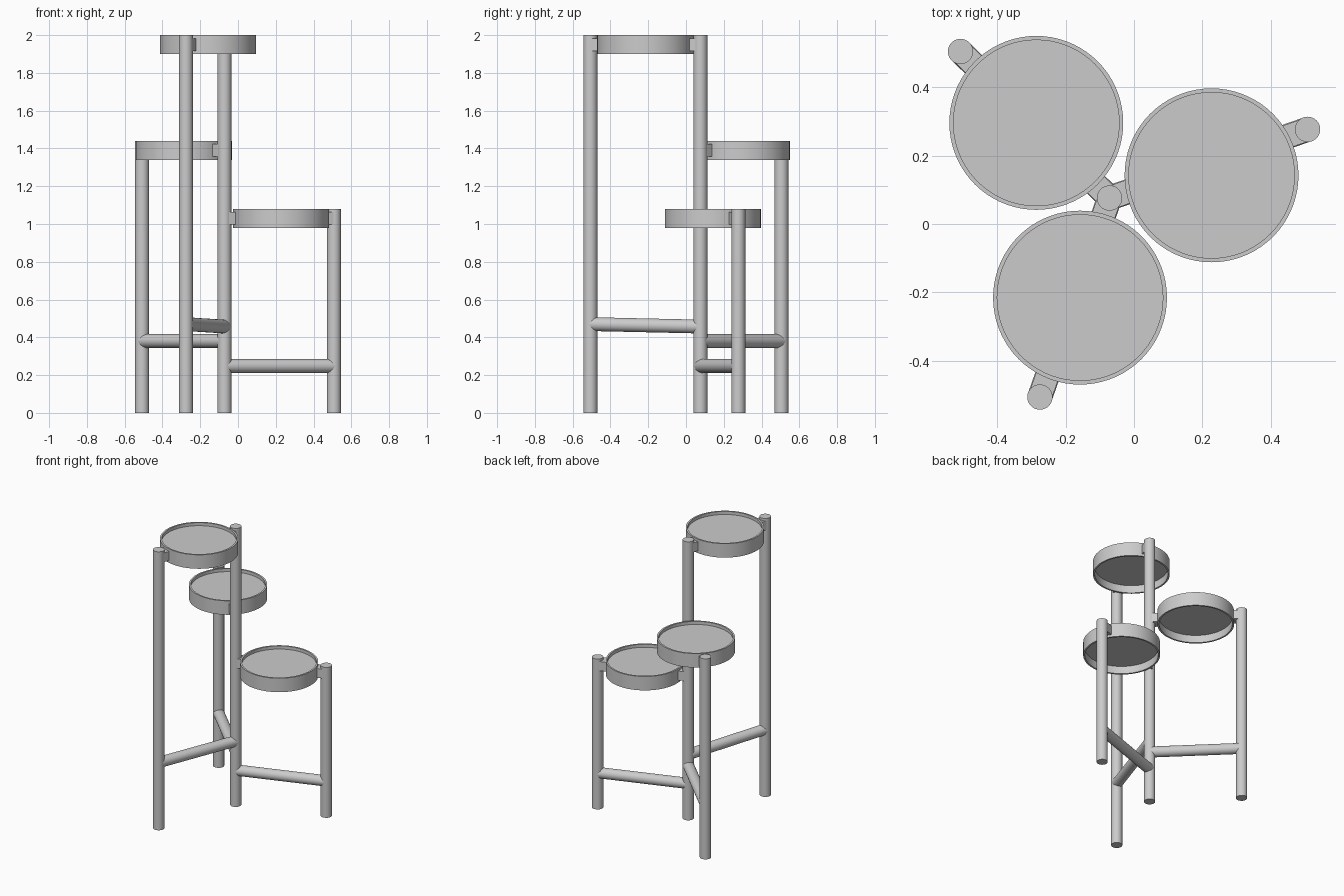
import bpy, bmesh, math
from mathutils import Vector

cube = bpy.data.objects.get("Cube")
if cube:
    bpy.data.objects.remove(cube, do_unlink=True)

grey = bpy.data.materials.new("grey_metal")
grey.use_nodes = True
COLOUR = (0.6, 0.6, 0.6, 1)
grey.diffuse_color = COLOUR
grey.node_tree.nodes["Principled BSDF"].inputs["Base Color"].default_value = COLOUR

POLE_R = 0.037
TRAY_R, TRAY_H = 0.2545, 0.1


def finish(name, bm):
    """Turn a bmesh into a shaded object with the shared material."""
    bmesh.ops.recalc_face_normals(bm, faces=bm.faces)
    mesh = bpy.data.meshes.new(name)
    bm.to_mesh(mesh)
    bm.free()
    mesh.materials.append(grey)
    obj = bpy.data.objects.new(name, mesh)
    bpy.context.collection.objects.link(obj)
    bpy.ops.object.select_all(action="DESELECT")
    obj.select_set(True)
    bpy.context.view_layer.objects.active = obj
    bpy.ops.object.shade_smooth_by_angle(angle=math.radians(35))
    return obj


def rod(name, start, end, radius=POLE_R):
    """Round bar between two points."""
    start, end = Vector(start), Vector(end)
    axis = end - start
    bm = bmesh.new()
    bmesh.ops.create_cone(bm, cap_ends=True, segments=40, radius1=radius,
                          radius2=radius, depth=axis.length)
    obj = finish(name, bm)
    obj.rotation_mode = "QUATERNION"
    obj.rotation_quaternion = axis.to_track_quat("Z", "Y")
    obj.location = (start + end) / 2
    return obj


def tray(name, centre, base):
    """Open ring with a thin floor part way up, turned from a profile."""
    inner = TRAY_R - 0.012
    low, high = 0.055, 0.078
    profile = [(0, low), (inner, low), (inner, 0), (TRAY_R, 0),
               (TRAY_R, TRAY_H), (inner, TRAY_H), (inner, high), (0, high)]
    bm = bmesh.new()
    verts = [bm.verts.new((r, 0, z)) for r, z in profile]
    edges = [bm.edges.new(pair) for pair in zip(verts, verts[1:])]
    bmesh.ops.spin(bm, geom=verts + edges, axis=(0, 0, 1), cent=(0, 0, 0),
                   angle=math.tau, steps=72)
    bmesh.ops.remove_doubles(bm, verts=bm.verts, dist=0.0001)
    obj = finish(name, bm)
    obj.location = (centre.x, centre.y, base)


def bracket(name, pole, direction, centre, base, slices=8):
    """Block from a pole to the tray, its far end curved to fit the ring."""
    side = Vector((-direction.y, direction.x))
    bm = bmesh.new()
    outline = []
    for i in range(slices + 1):
        across = side * POLE_R * 0.92 * (2 * i / slices - 1)
        start = pole + across
        to_tray = centre - start
        along = to_tray.dot(direction)
        off = to_tray.dot(side)
        reach = along - math.sqrt((TRAY_R - 0.005) ** 2 - off ** 2)
        outline.append(start + direction * reach)
    outline += [pole + side * POLE_R * 0.92, pole - side * POLE_R * 0.92]
    face = bm.faces.new([bm.verts.new((p.x, p.y, base + 0.017)) for p in outline])
    top = bmesh.ops.extrude_face_region(bm, geom=[face])["geom"]
    bmesh.ops.translate(bm, vec=(0, 0, 0.066),
                        verts=[v for v in top if isinstance(v, bmesh.types.BMVert)])
    finish(name, bm)


# Shared central pole
hub = Vector((-0.0715, 0.076))
rod("centre_pole", (*hub, 0), (*hub, 2))

# Each arm: name, outer pole, tray centre, top height, stretcher heights (hub, outer)
arms = [
    ("high", (-0.2755, -0.5065), (-0.158, -0.2155), 2.0, 0.457, 0.47),
    ("middle", (-0.508, 0.505), (-0.286, 0.296), 1.44, 0.38, 0.38),
    ("low", (0.508, 0.277), (0.227, 0.1425), 1.08, 0.248, 0.248),
]
for name, foot, centre, top, z_hub, z_out in arms:
    foot, centre = Vector(foot), Vector(centre)
    outward = (foot - hub).normalized()
    base = top - TRAY_H
    rod(name + "_outer_pole", (*foot, 0), (*foot, top))
    rod(name + "_stretcher", (*hub, z_hub), (*foot, z_out), POLE_R - 0.0005)
    tray(name + "_tray", centre, base)
    bracket(name + "_inner_bracket", hub, outward, centre, base)
    bracket(name + "_outer_bracket", foot, -outward, centre, base)
